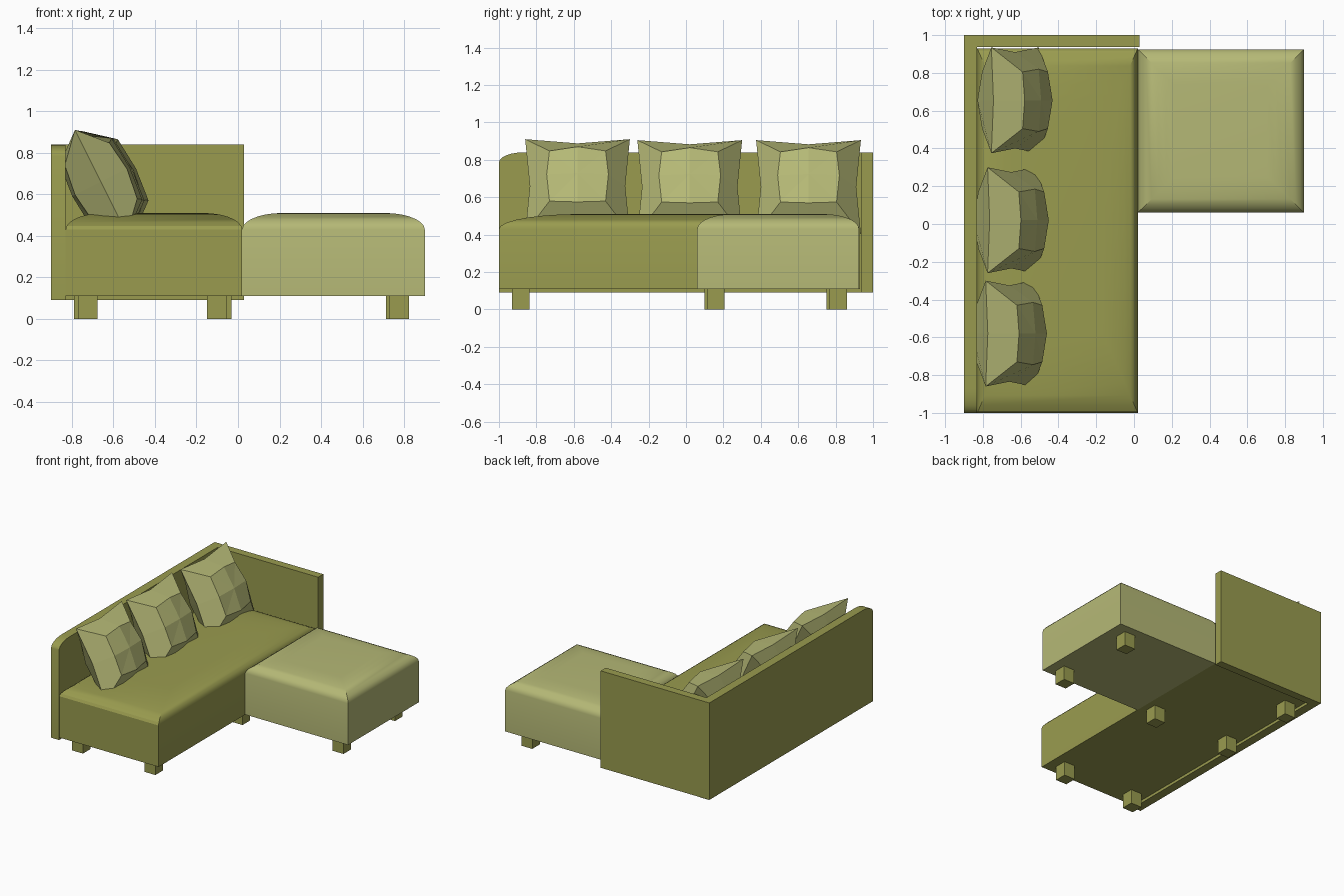
import bpy, bmesh, math
from mathutils import Vector

if "Cube" in bpy.data.objects:
    bpy.data.objects.remove(bpy.data.objects["Cube"])


def material(name, col):
    m = bpy.data.materials.new(name)
    m.diffuse_color = (*col, 1)
    m.use_nodes = True
    m.node_tree.nodes["Principled BSDF"].inputs["Base Color"].default_value = m.diffuse_color
    return m


OLIVE = material("olive fabric", (0.32, 0.33, 0.078))
PALE = material("pale olive fabric", (0.46, 0.48, 0.18))


def finish(name, bm, mat, smooth=False):
    bmesh.ops.recalc_face_normals(bm, faces=bm.faces)
    me = bpy.data.meshes.new(name)
    bm.to_mesh(me)
    bm.free()
    me.materials.append(mat)
    ob = bpy.data.objects.new(name, me)
    bpy.context.collection.objects.link(ob)
    if smooth:
        bpy.ops.object.select_all(action='DESELECT')
        ob.select_set(True)
        bpy.context.view_layer.objects.active = ob
        bpy.ops.object.shade_smooth_by_angle(angle=math.radians(30))
    return ob


def loft(rings):
    # closed skin through a stack of equal-length rings
    bm = bmesh.new()
    vs = [[bm.verts.new(p) for p in r] for r in rings]
    n = len(vs[0])
    for a, b in zip(vs, vs[1:]):
        for i in range(n):
            j = (i + 1) % n
            bm.faces.new((a[i], a[j], b[j], b[i]))
    bm.faces.new(vs[0])
    bm.faces.new(vs[-1])
    return bm


def rect(x0, x1, y0, y1, z):
    return [(x0, y0, z), (x1, y0, z), (x1, y1, z), (x0, y1, z)]


def box(name, x0, x1, y0, y1, z0, z1, mat):
    return finish(name, loft([rect(x0, x1, y0, y1, z0), rect(x0, x1, y0, y1, z1)]), mat)


def domed_block(name, x0, x1, y0, y1, mat):
    # upholstered block whose top swells in proportion to its size
    rings = [rect(x0, x1, y0, y1, 0.11)]
    for k in range(8):
        t = math.pi / 2 * k / 7
        f = 0.22 * (1 - math.cos(t))
        dx, dy = f * (x1 - x0), f * (y1 - y0)
        rings.append(rect(x0 + dx, x1 - dx, y0 + dy, y1 - dy, 0.43 + 0.08 * math.sin(t)))
    finish(name, loft(rings), mat, True)


domed_block("main_seat", -0.83, 0.02, -1, 0.93, OLIVE)
domed_block("chaise_seat", 0.02, 0.9, 0.06, 0.925, PALE)

# back panel with a rounded upper front corner
prof = [(1, 0.09), (1, 0.84)]
for k in range(7):
    t = math.pi / 2 * k / 6
    prof.append((-0.87 - 0.13 * math.sin(t), 0.785 + 0.055 * math.cos(t)))
prof.append((-1, 0.09))
finish("back_panel", loft([[(x, y, z) for y, z in prof] for x in (-0.9, -0.832)]), OLIVE, True)

# side panel
box("side_panel", -0.832, 0.03, 0.938, 1, 0.09, 0.84, OLIVE)

# legs, by lower corner
for i, (x, y) in enumerate([(-0.77, -0.93), (-0.15, -0.93), (-0.79, 0.10), (-0.125, 0.10),
                            (-0.79, 0.75), (0.73, 0.113), (0.713, 0.767)]):
    box(f"leg_{i + 1}", x, x + 0.094, y, y + 0.094, 0, 0.11, OLIVE)


def pillow(name, cx, cy, cz):
    # faceted square pillow: pinched seam, raised inner panel on each side
    up, nrm, side = Vector((-0.447, 0, 0.894)), Vector((0.894, 0, 0.447)), Vector((0, 1, 0))
    signs = [(-1, -1), (0, -1), (1, -1), (1, 0), (1, 1), (0, 1), (-1, 1), (-1, 0)]

    def ring(corner, mid, h_corner, h_mid):
        pts = []
        for a, b in signs:
            edge = a * b == 0
            r, h = (mid, h_mid) if edge else (corner, h_corner)
            pts.append(Vector((cx, cy, cz)) + side * a * r + up * b * r + nrm * h)
        return pts

    bm = loft([ring(0.15, 0.165, -0.12, -0.14), ring(0.28, 0.255, 0, 0),
               ring(0.15, 0.165, 0.12, 0.14)])
    bmesh.ops.recalc_face_normals(bm, faces=bm.faces)
    caps = [f for f in bm.faces if len(f.verts) == 8]
    # swell the two inner panels around a centre point
    for f in bmesh.ops.poke(bm, faces=caps)["verts"]:
        f.co += nrm * (0.025 if (f.co - Vector((cx, cy, cz))).dot(nrm) > 0 else -0.025)
    finish(name, bm, PALE)


pillow("pillow_front", -0.66, -0.58, 0.66)
pillow("pillow_middle", -0.65, 0.02, 0.655)
pillow("pillow_rear", -0.63, 0.655, 0.655)
